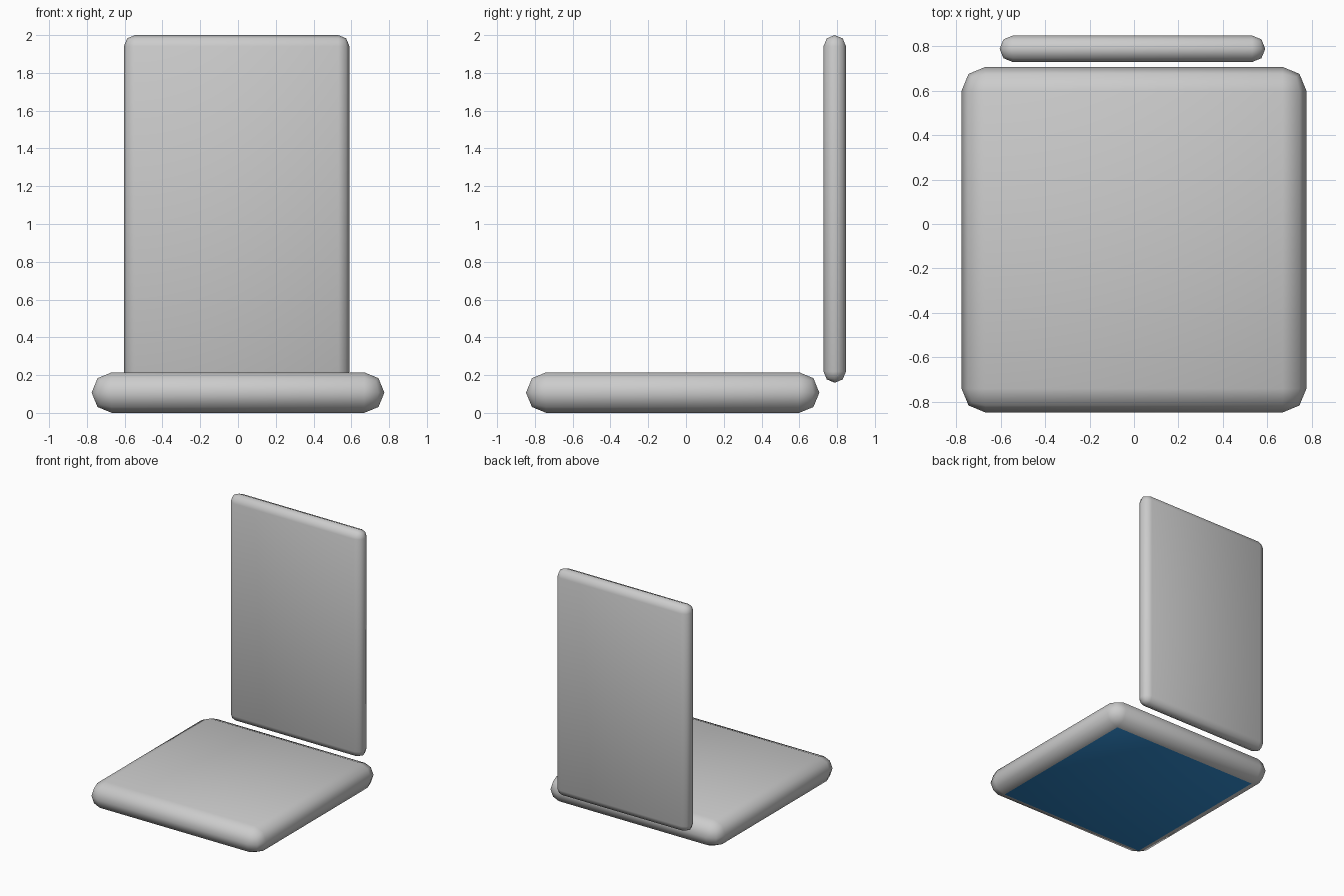
import bpy, bmesh
from mathutils import Vector

if "Cube" in bpy.data.objects:
    bpy.data.objects.remove(bpy.data.objects["Cube"])


def cushion(name, low, high, radius):
    """Box with fully rounded two-segment edges."""
    low, high = Vector(low), Vector(high)
    size, mid = high - low, (high + low) / 2
    bm = bmesh.new()
    bmesh.ops.create_cube(bm, size=1)
    for v in bm.verts:
        v.co = Vector((v.co.x * size.x, v.co.y * size.y, v.co.z * size.z))
    bmesh.ops.bevel(bm, geom=bm.edges[:], offset=radius, segments=2,
                    profile=0.5, affect='EDGES', clamp_overlap=True)
    bmesh.ops.remove_doubles(bm, verts=bm.verts[:], dist=0.004)
    bmesh.ops.recalc_face_normals(bm, faces=bm.faces[:])
    for f in bm.faces:
        f.smooth = True
    mesh = bpy.data.meshes.new(name)
    bm.to_mesh(mesh)
    bm.free()
    ob = bpy.data.objects.new(name, mesh)
    ob.location = mid
    bpy.context.collection.objects.link(ob)
    return ob


# Seat pad and upright back pad
seat = cushion("seat_cushion", (-0.775, -0.847, 0), (0.775, 0.706, 0.215), 0.107)
back = cushion("back_cushion", (-0.604, 0.728, 0.16), (0.59, 0.847, 2.0), 0.059)

# Blue underside of the seat, grey elsewhere
for label, colour in (("grey", (0.8, 0.8, 0.8, 1)), ("blue_underside", (0.03, 0.25, 0.6, 1))):
    mat = bpy.data.materials.new(label)
    mat.diffuse_color = colour
    mat.use_nodes = True
    mat.node_tree.nodes["Principled BSDF"].inputs["Base Color"].default_value = mat.diffuse_color
    seat.data.materials.append(mat)
for p in seat.data.polygons:
    if p.normal.z < -0.99:
        p.material_index = 1
